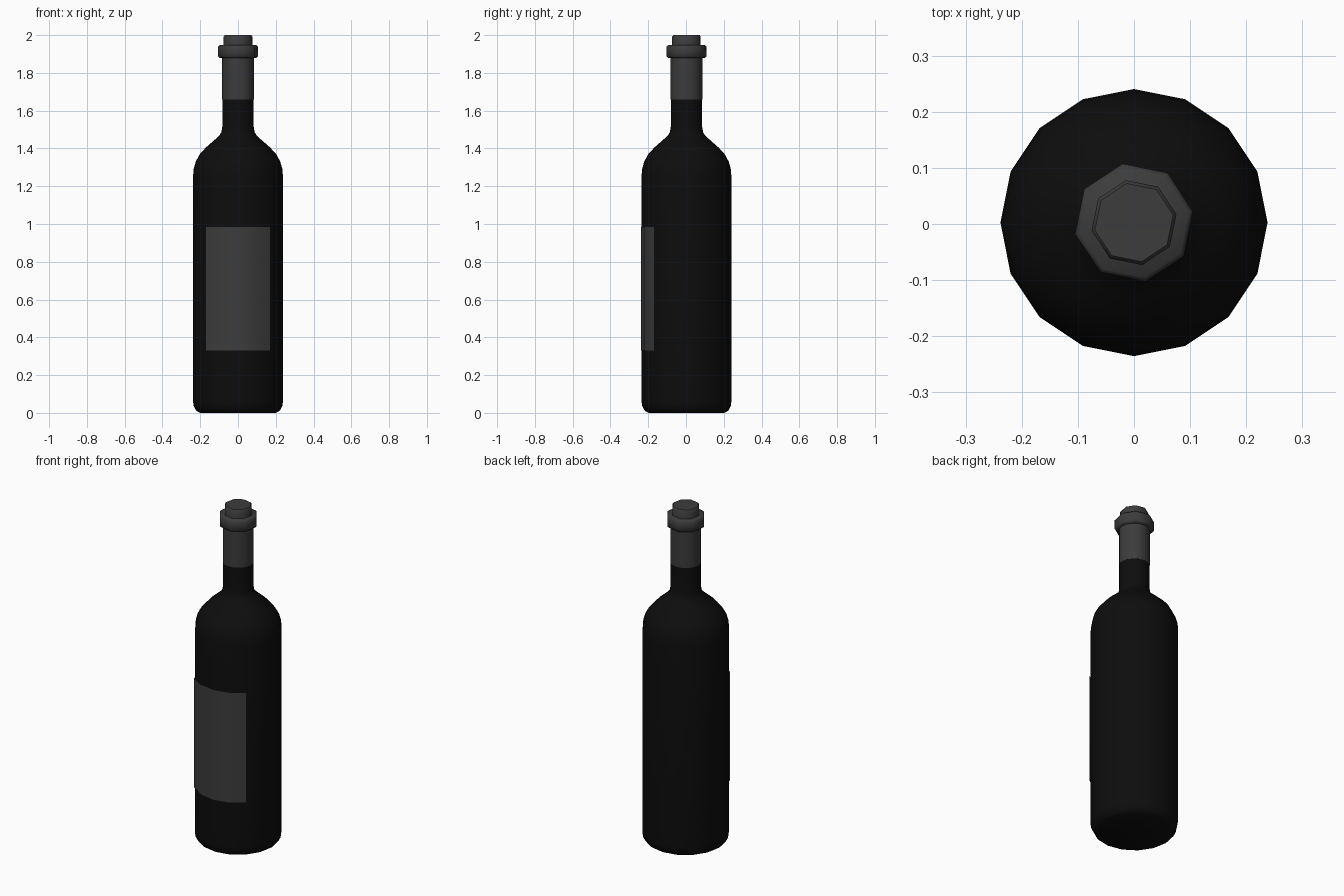
import bpy, bmesh, math

old = bpy.data.objects.get("Cube")
if old:
    bpy.data.objects.remove(old, do_unlink=True)

CENTRE_Y = 0.0025


def make_material(name, value):
    mat = bpy.data.materials.new(name)
    mat.use_nodes = True
    colour = (value, value, value, 1)
    mat.diffuse_color = colour
    mat.node_tree.nodes["Principled BSDF"].inputs["Base Color"].default_value = colour
    return mat


glass = make_material("black glass", 0.004)
grey = make_material("dark grey", 0.045)


def lathe(name, profile, sides, mat, start=0.0, steps=None, angle=40):
    """Turn (radius, height) points round z; steps limits it to an open patch."""
    bm = bmesh.new()
    closed = steps is None
    count = sides if closed else steps + 1
    rings = []
    for r, z in profile:
        ring = []
        for i in range(count):
            a = math.radians(start) + math.tau * i / sides
            ring.append(bm.verts.new((r * math.cos(a), r * math.sin(a) + CENTRE_Y, z)))
        rings.append(ring)
    for low, high in zip(rings, rings[1:]):
        for i in range(count if closed else steps):
            j = (i + 1) % count
            bm.faces.new((low[i], low[j], high[j], high[i]))
    if closed:
        bm.faces.new(rings[0][::-1])
        bm.faces.new(rings[-1])
    mesh = bpy.data.meshes.new(name)
    bm.to_mesh(mesh)
    bm.free()
    mesh.materials.append(mat)
    obj = bpy.data.objects.new(name, mesh)
    bpy.context.collection.objects.link(obj)
    bpy.ops.object.select_all(action="DESELECT")
    obj.select_set(True)
    bpy.context.view_layer.objects.active = obj
    bpy.ops.object.shade_smooth_by_angle(angle=math.radians(angle))
    return obj


# Glass body with rounded base, shoulder and neck
lathe("bottle_body", [
    (0.2, 0), (0.222, 0.012), (0.234, 0.035), (0.238, 0.06),
    (0.238, 1.25), (0.235, 1.29), (0.224, 1.33), (0.202, 1.37), (0.17, 1.405),
    (0.13, 1.44), (0.099, 1.468), (0.088, 1.486), (0.083, 1.515), (0.083, 1.66),
], 16, glass)

# Foil sleeve round the upper neck
lathe("neck_foil", [(0.084, 1.66), (0.084, 1.89)], 16, grey)

# Lip ring with softened edges
lathe("lip_ring", [
    (0.099, 1.88), (0.107, 1.888), (0.107, 1.94), (0.099, 1.948),
], 8, grey, start=11, angle=50)

# Stopper above the lip
lathe("stopper", [
    (0.077, 1.94), (0.077, 1.993), (0.071, 2.0),
], 8, grey, start=11, angle=50)

# Label wrapped round the front quarter
lathe("front_label", [(0.242, 0.33), (0.242, 0.985)], 16, grey, start=-135, steps=4)
